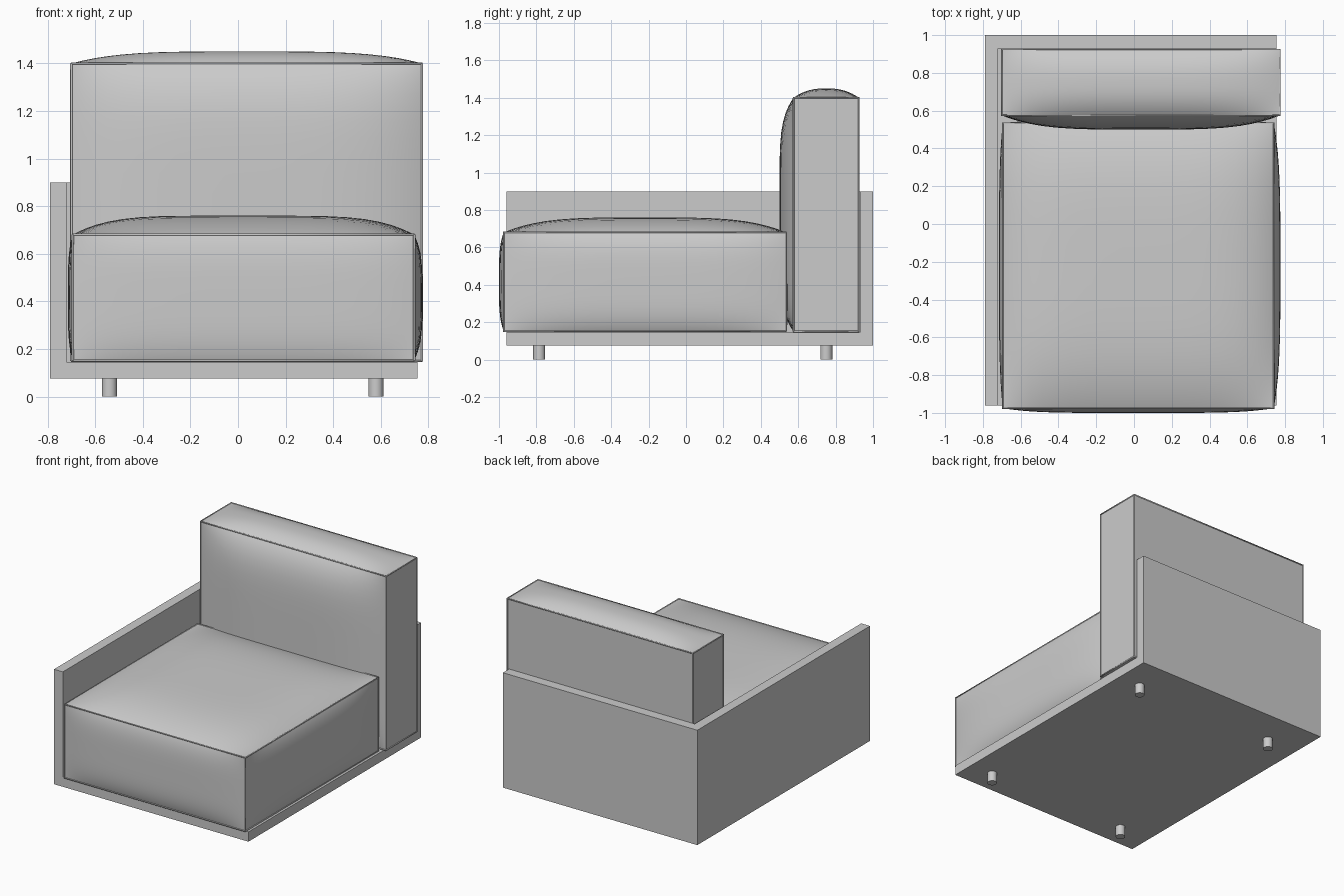
import bpy, bmesh, math
from mathutils import Vector

if "Cube" in bpy.data.objects:
    bpy.data.objects.remove(bpy.data.objects["Cube"], do_unlink=True)

grey = bpy.data.materials.new("light_grey")
grey.use_nodes = True
COLOUR = (0.6, 0.6, 0.6, 1)
grey.diffuse_color = COLOUR
grey.node_tree.nodes["Principled BSDF"].inputs["Base Color"].default_value = COLOUR


def finish(bm, name, smooth=True):
    bmesh.ops.recalc_face_normals(bm, faces=bm.faces)
    mesh = bpy.data.meshes.new(name)
    bm.to_mesh(mesh)
    bm.free()
    mesh.materials.append(grey)
    obj = bpy.data.objects.new(name, mesh)
    bpy.context.collection.objects.link(obj)
    if smooth:
        bpy.ops.object.select_all(action='DESELECT')
        obj.select_set(True)
        bpy.context.view_layer.objects.active = obj
        bpy.ops.object.shade_smooth_by_angle(angle=math.radians(35))
    return obj


def unit_box():
    bm = bmesh.new()
    bmesh.ops.create_cube(bm, size=2)
    return bm


def place(t, lo, hi):
    return Vector([a + (b - a) * (c + 1) / 2 for a, b, c in zip(lo, hi, t)])


def board(name, lo, hi):
    bm = unit_box()
    for v in bm.verts:
        v.co = place(v.co, lo, hi)
    finish(bm, name, smooth=False)


def cushion(name, lo, hi, bulge, power):
    """Box between straight seams whose faces swell outwards.
    bulge: {(axis, side): height}; power: fullness of the swell per axis."""
    bm = unit_box()
    bmesh.ops.subdivide_edges(bm, edges=bm.edges[:], cuts=23, use_grid_fill=True)
    for v in bm.verts:
        # crowd the rows towards the seams so the rounding stays fine there
        t = [math.sin(c * math.pi / 2) for c in v.co]
        co = place(t, lo, hi)
        for (axis, side), height in bulge.items():
            if t[axis] * side > 0.9999:
                swell = height
                for other in range(3):
                    if other != axis:
                        swell *= 1 - abs(t[other]) ** power[other]
                co[axis] += side * swell
        v.co = co
    finish(bm, name)


def piping(name, lo, hi, radius=0.005):
    """Thin welt around the top and bottom seams and the upright corners."""
    curve = bpy.data.curves.new(name, 'CURVE')
    curve.dimensions = '3D'
    curve.bevel_depth = radius
    curve.bevel_resolution = 1
    curve.materials.append(grey)
    ring = [(-1, -1), (1, -1), (1, 1), (-1, 1)]
    paths = [([(x, y, z) for x, y in ring], True) for z in (-1, 1)]
    paths += [([(x, y, -1), (x, y, 1)], False) for x, y in ring]
    for points, closed in paths:
        spline = curve.splines.new('POLY')
        spline.points.add(len(points) - 1)
        spline.use_cyclic_u = closed
        for p, t in zip(spline.points, points):
            p.co = (*place(t, lo, hi), 1)
    bpy.context.collection.objects.link(bpy.data.objects.new(name, curve))


# Open tray frame: base, one side, back
board("base_board", (-0.79, -0.96, 0.075), (0.755, 1, 0.145))
board("right_side_board", (-0.79, -0.96, 0.145), (-0.72, 1, 0.9))
board("back_board", (-0.72, 0.93, 0.145), (0.755, 1, 0.9))

# Seat cushion
lo, hi = (-0.695, -0.975, 0.152), (0.74, 0.535, 0.68)
cushion("seat_cushion", lo, hi,
        {(0, -1): 0.02, (0, 1): 0.035, (1, -1): 0.025, (1, 1): 0.015, (2, 1): 0.08},
        (5, 4, 4))
piping("seat_piping", lo, hi)

# Back cushion
lo, hi = (-0.7, 0.575, 0.15), (0.773, 0.924, 1.4)
cushion("back_cushion", lo, hi,
        {(1, -1): 0.075, (2, 1): 0.05},
        (4, 2.5, 6))
piping("back_piping", lo, hi)

# Four short round feet
for side, x in (("right", -0.54), ("left", 0.58)):
    for end, y in (("front", -0.785), ("back", 0.75)):
        bm = bmesh.new()
        bmesh.ops.create_cone(bm, cap_ends=True, segments=24,
                              radius1=0.032, radius2=0.032, depth=0.08)
        bmesh.ops.translate(bm, verts=bm.verts, vec=(x, y, 0.04))
        finish(bm, f"{end}_{side}_foot")
